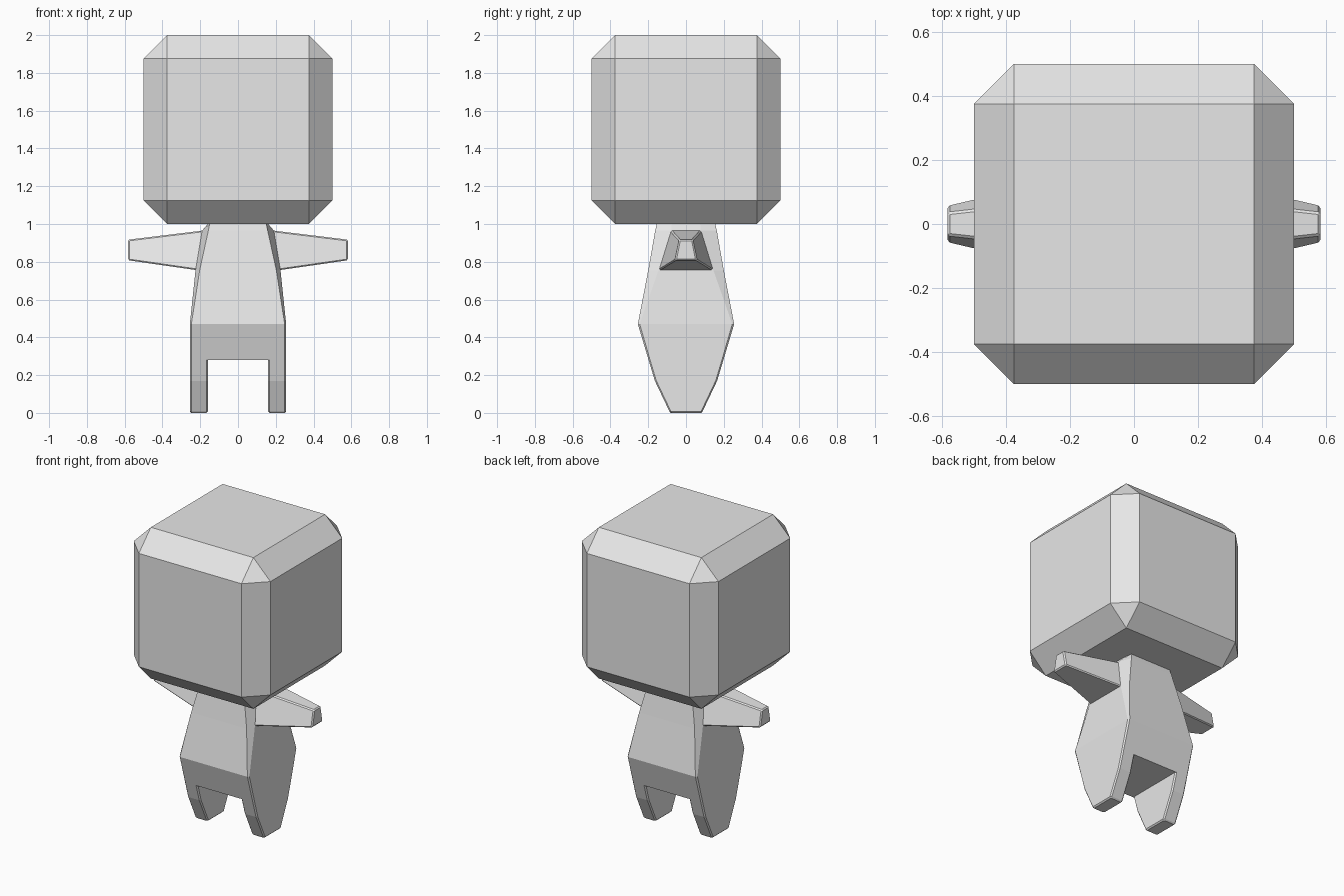
import bpy, bmesh

if "Cube" in bpy.data.objects:
    bpy.data.objects.remove(bpy.data.objects["Cube"])

grey = bpy.data.materials.new("plain grey")
grey.diffuse_color = (0.8, 0.8, 0.8, 1)
grey.use_nodes = True
grey.node_tree.nodes["Principled BSDF"].inputs["Base Color"].default_value = grey.diffuse_color


def finish(name, bm):
    mesh = bpy.data.meshes.new(name)
    bm.to_mesh(mesh)
    bm.free()
    mesh.materials.append(grey)
    obj = bpy.data.objects.new(name, mesh)
    bpy.context.collection.objects.link(obj)
    return obj


def chamfered_ring(x0, x1, hy, z, cx, cy):
    """Counter-clockwise rectangle with cut corners."""
    return [(x0 + cx, -hy, z), (x1 - cx, -hy, z), (x1, -hy + cy, z), (x1, hy - cy, z),
            (x1 - cx, hy, z), (x0 + cx, hy, z), (x0, hy - cy, z), (x0, -hy + cy, z)]


def loft(bm, rings, bottom=True, top=True):
    """Skin a stack of rings, listed from low to high."""
    vs = [[bm.verts.new(p) for p in r] for r in rings]
    n = len(vs[0])
    for a, b in zip(vs, vs[1:]):
        for i in range(n):
            j = (i + 1) % n
            bm.faces.new((a[i], a[j], b[j], b[i]))
    if bottom:
        bm.faces.new(vs[0][::-1])
    if top:
        bm.faces.new(vs[-1])


# Head: chamfered cube
bm = bmesh.new()
bmesh.ops.create_cube(bm, size=1)
bmesh.ops.translate(bm, verts=bm.verts, vec=(0, 0, 1.5))
bmesh.ops.bevel(bm, geom=bm.edges[:], offset=0.125, segments=1,
                affect='EDGES', profile=0.5)
finish("head", bm)

# Torso: widest at the hips, with cut shoulder corners
bm = bmesh.new()
profile = [(0.255, 0.198, 0.28, 0.008, 0.008), (0.255, 0.255, 0.47, 0.008, 0.010),
           (0.225, 0.200, 0.755, 0.022, 0.055), (0.19, 0.163, 0.965, 0.033, 0.085),
           (0.16, 0.155, 1.0, 0.010, 0.080)]
loft(bm, [chamfered_ring(-hx, hx, hy, z, cx, cy) for hx, hy, z, cx, cy in profile],
     bottom=False)
# underside between the legs
bm.faces.new([bm.verts.new(p) for p in ((-0.168, -0.198, 0.28), (-0.168, 0.198, 0.28),
                                        (0.168, 0.198, 0.28), (0.168, -0.198, 0.28))])
finish("torso", bm)

for side, s in (("left", -1), ("right", 1)):
    # Leg: thin slab tapering to the foot
    bm = bmesh.new()
    rings = []
    for inset, hy, z in ((0.008, 0.08, 0), (0, 0.088, 0.008), (0, 0.165, 0.17), (0, 0.198, 0.28)):
        x0, x1 = sorted((s * (0.16 + inset), s * (0.255 - inset)))
        rings.append(chamfered_ring(x0, x1, hy, z, 0.008, 0.008))
    loft(bm, rings, top=False)
    finish(side + "_leg", bm)

    # Arm: tapered bar, wider below, root sunk into the torso
    bm = bmesh.new()
    root = [(0.18, -0.153, 0.75), (0.18, 0.153, 0.75), (0.14, 0.085, 0.971), (0.14, -0.085, 0.971)]
    tip = [(0.582, -0.058, 0.808), (0.582, 0.058, 0.808), (0.582, 0.036, 0.917), (0.582, -0.036, 0.917)]
    loft(bm, [[(s * x, y, z) for x, y, z in r] for r in (root, tip)])
    bmesh.ops.recalc_face_normals(bm, faces=bm.faces)
    arm = finish(side + "_arm", bm)
    bevel = arm.modifiers.new("edge chamfer", 'BEVEL')
    bevel.width = 0.007
    bevel.segments = 1
    bevel.limit_method = 'NONE'
